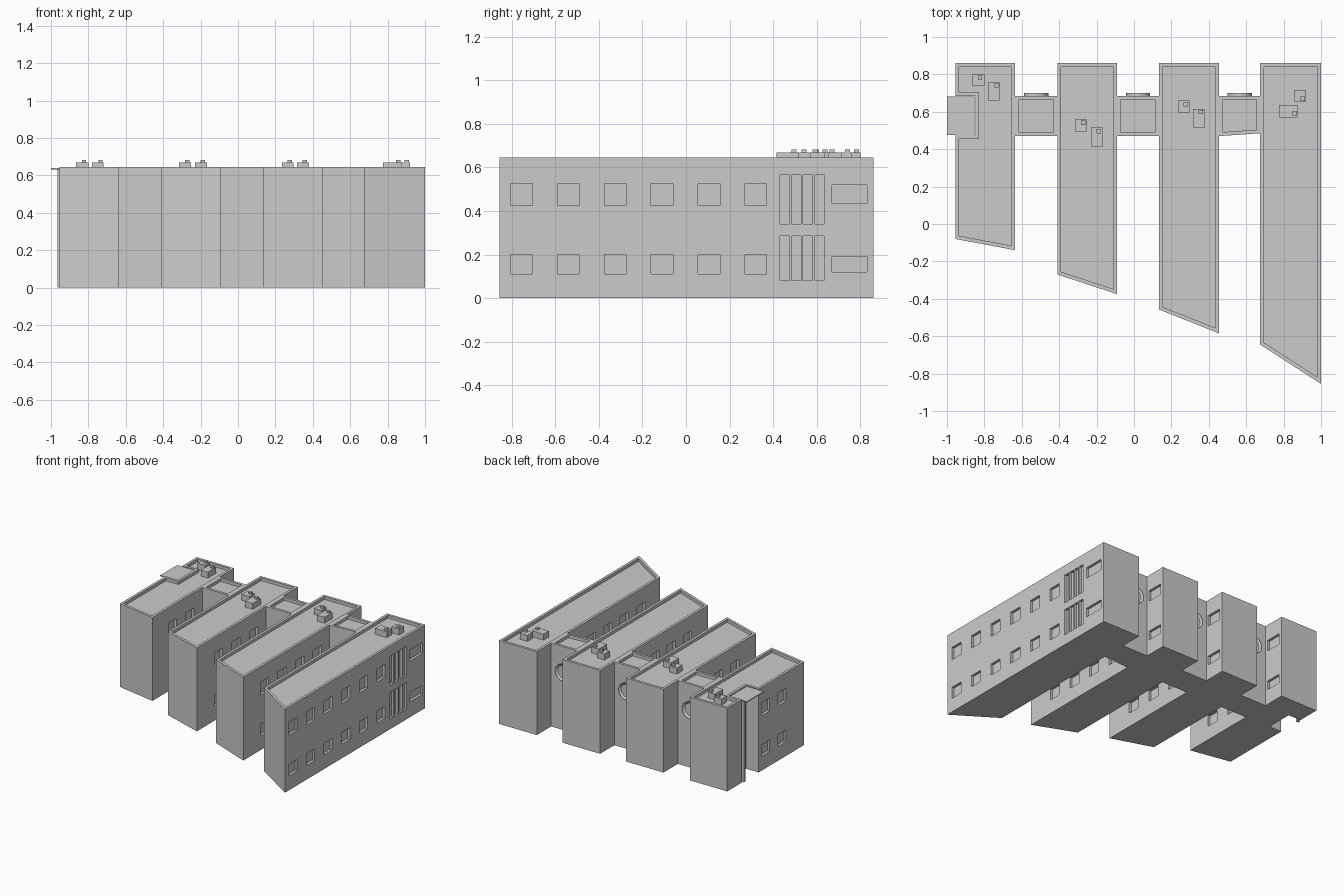
import bpy, bmesh, math
from mathutils import Vector, Matrix

if "Cube" in bpy.data.objects:
    bpy.data.objects.remove(bpy.data.objects["Cube"])

H, ROOF, RIM, DEPTH = 0.645, 0.622, 0.02, 0.02


def make_object(name, bm):
    bmesh.ops.recalc_face_normals(bm, faces=bm.faces[:])
    me = bpy.data.meshes.new(name)
    bm.to_mesh(me)
    bm.free()
    ob = bpy.data.objects.new(name, me)
    bpy.context.collection.objects.link(ob)
    return ob


def add_prism(bm, pts, z0, z1):
    f = bm.faces.new([bm.verts.new((x, y, z0)) for x, y in pts])
    r = bmesh.ops.extrude_face_region(bm, geom=[f])
    vs = [g for g in r["geom"] if isinstance(g, bmesh.types.BMVert)]
    bmesh.ops.translate(bm, vec=(0, 0, z1 - z0), verts=vs)


def add_box(bm, x0, x1, y0, y1, z0, z1):
    add_prism(bm, [(x0, y0), (x1, y0), (x1, y1), (x0, y1)], z0, z1)


def inset(pts, d):
    # mitred inward offset of a counter-clockwise outline
    out, n = [], len(pts)
    for i in range(n):
        a, b, c = (Vector(pts[(i + k) % n]) for k in (-1, 0, 1))
        u, v = (b - a).normalized(), (c - b).normalized()
        n1, n2 = Vector((-u.y, u.x)), Vector((-v.y, v.x))
        p = b + (n1 + n2) * d / (1 + n1.dot(n2))
        out.append((p.x, p.y))
    return out


def build_shell(name, outline, openings):
    bm = bmesh.new()
    add_prism(bm, outline, 0, H)
    body = make_object(name, bm)
    # cutter holds the sunken roof and all window recesses
    bm = bmesh.new()
    add_prism(bm, inset(outline, RIM), ROOF, H + 0.1)
    for o in openings:
        add_box(bm, *o)
    cutter = make_object(name + "_cutter", bm)
    cutter.hide_render = True
    mod = body.modifiers.new("recesses", 'BOOLEAN')
    mod.operation, mod.solver, mod.object = 'DIFFERENCE', 'EXACT', cutter
    dg = bpy.context.evaluated_depsgraph_get()
    me = bpy.data.meshes.new_from_object(body.evaluated_get(dg))
    body.modifiers.clear()
    body.data = me
    bpy.data.objects.remove(cutter)
    return body


# wings: left x, right x, front-left y, front-right y
WINGS = [(-0.955, -0.635, -0.08, -0.14), (-0.41, -0.09, -0.27, -0.375),
         (0.133, 0.455, -0.457, -0.585), (0.675, 1.0, -0.645, -0.855)]
BACK = 0.86
for i, (xl, xr, fl, fr) in enumerate(WINGS):
    outline = [(xl, fl), (xr, fr), (xr, BACK), (xl, BACK)]
    if i == 0:  # entrance notch
        outline += [(xl, 0.685), (-0.848, 0.685), (-0.848, 0.475), (xl, 0.475)]
    holes = []
    right = (xr - DEPTH, xr + 0.05)
    left = (xl - 0.05, xl + DEPTH)
    for z0, z1 in ((0.11, 0.20), (0.425, 0.525)):
        for k in range(6):
            y = 0.32 - 0.215 * k
            if y - 0.05 > fr + 0.01:
                holes.append((*right, y - 0.05, y + 0.05, z0, z1))
            y = 0.39 - 0.2 * k
            if y - 0.05 > fl + 0.02:
                holes.append((*left, y - 0.05, y + 0.05, z0, z1))
    # wide windows near the back
    y0 = 0.67 if i == 3 else 0.705
    for z0, z1 in ((0.12, 0.19), (0.435, 0.52)):
        holes.append((*right, y0, 0.83, z0, z1))
    # stairwell slits on the outer wing
    if i == 3:
        for k in range(4):
            y = 0.432 + 0.053 * k
            for z0, z1 in ((0.08, 0.285), (0.34, 0.565)):
                holes.append((*right, y, y + 0.042, z0, z1))
    build_shell(f"wing_{i + 1}", outline, holes)

# connecting blocks and round windows
for i in range(3):
    x0, x1 = WINGS[i][1], WINGS[i + 1][0]
    skew = 0.015 if i == 2 else 0
    build_shell(f"connector_{i + 1}", [(x0, 0.47), (x1, 0.47 + skew),
                                       (x1, 0.685), (x0, 0.685)], [])
    bm = bmesh.new()
    bmesh.ops.create_cone(bm, cap_ends=True, segments=32, radius1=0.065,
                          radius2=0.065, depth=0.03)
    top = max(bm.faces, key=lambda f: f.calc_center_median().z)
    bmesh.ops.inset_region(bm, faces=[top], thickness=0.014)
    bmesh.ops.translate(bm, vec=(0, 0, -0.012), verts=top.verts[:])
    bmesh.ops.transform(bm, verts=bm.verts[:], matrix=Matrix.Translation(
        ((x0 + x1) / 2, 0.685, 0.45)) @ Matrix.Rotation(-math.pi / 2, 4, 'X'))
    make_object(f"round_window_{i + 1}", bm)

# rooftop units: big box (x0, x1, y0, y1) and small vent corner (x, y)
UNITS = [(-0.865, -0.80, 0.74, 0.80, -0.835, 0.77),
         (-0.78, -0.72, 0.66, 0.76, -0.747, 0.73),
         (-0.315, -0.25, 0.495, 0.56, -0.283, 0.53),
         (-0.23, -0.165, 0.415, 0.515, -0.20, 0.485),
         (0.235, 0.297, 0.595, 0.66, 0.265, 0.627),
         (0.315, 0.38, 0.515, 0.615, 0.345, 0.587),
         (0.775, 0.875, 0.57, 0.635, 0.845, 0.58),
         (0.855, 0.92, 0.655, 0.717, 0.89, 0.658)]
for i, (x0, x1, y0, y1, vx, vy) in enumerate(UNITS):
    bm = bmesh.new()
    add_box(bm, x0, x1, y0, y1, ROOF, 0.668)
    add_box(bm, vx, vx + 0.023, vy, vy + 0.023, 0.668, 0.681)
    make_object(f"roof_unit_{i + 1}", bm)

# entrance canopy and its post
bm = bmesh.new()
add_box(bm, -1.0, -0.853, 0.477, 0.683, 0.632, 0.639)
make_object("entrance_canopy", bm)
bm = bmesh.new()
add_box(bm, -0.965, -0.945, 0.65, 0.67, 0, 0.632)
make_object("canopy_post", bm)
